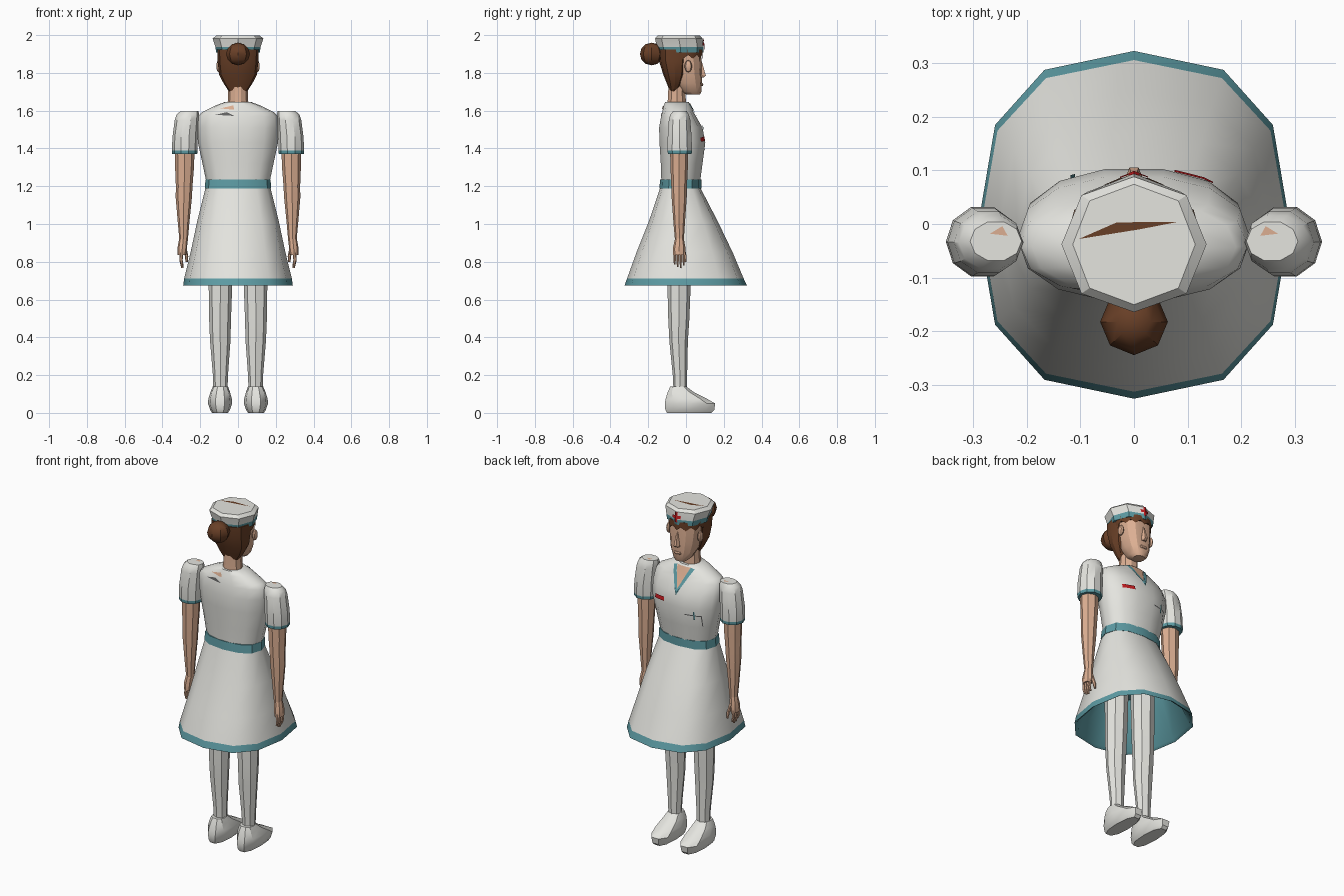
import bpy, bmesh, math
from mathutils import Vector
from mathutils.bvhtree import BVHTree

old = bpy.data.objects.get("Cube")
if old:
    bpy.data.objects.remove(old, do_unlink=True)


def material(name, rgb):
    m = bpy.data.materials.new(name)
    m.use_nodes = True
    m.diffuse_color = (*rgb, 1)
    bsdf = next(n for n in m.node_tree.nodes if n.type == 'BSDF_PRINCIPLED')
    bsdf.inputs["Base Color"].default_value = (*rgb, 1)
    bsdf.inputs["Roughness"].default_value = 0.8
    return m


WHITE = material("white cloth", (0.78, 0.78, 0.74))
TEAL = material("teal trim", (0.11, 0.33, 0.37))
SKIN = material("skin", (0.72, 0.43, 0.29))
HAIR = material("brown hair", (0.14, 0.05, 0.02))
RED = material("red", (0.55, 0.012, 0.015))
GREY = material("grey seam", (0.12, 0.12, 0.12))


def finish(name, bm, mats, angle=32):
    """Turn a bmesh into a shaded object."""
    me = bpy.data.meshes.new(name)
    bmesh.ops.recalc_face_normals(bm, faces=bm.faces[:])
    bm.to_mesh(me)
    bm.free()
    for m in mats:
        me.materials.append(m)
    ob = bpy.data.objects.new(name, me)
    bpy.context.scene.collection.objects.link(ob)
    bpy.ops.object.select_all(action='DESELECT')
    ob.select_set(True)
    bpy.context.view_layer.objects.active = ob
    bpy.ops.object.shade_smooth_by_angle(angle=math.radians(angle))
    return ob


def loft(name, rings, mats, bands=None, n=8, power=2.0, angle=32, zigzag=0):
    """Skin rings of (z, centre x, half width, back y, front y); bands gives a material per band."""
    bm = bmesh.new()
    loops = []
    for k, (z, cx, rx, y0, y1) in enumerate(rings):
        loop = []
        for i in range(n):
            a = 2 * math.pi * i / n
            c, s = math.cos(a), math.sin(a)
            px = math.copysign(abs(c) ** (2 / power), c) * rx
            py = math.copysign(abs(s) ** (2 / power), s) * (y1 - y0) / 2
            dz = zigzag if k == 0 and i % 2 else 0
            loop.append(bm.verts.new((cx + px, (y0 + y1) / 2 + py, z + dz)))
        loops.append(loop)
    for k in range(len(loops) - 1):
        for i in range(n):
            j = (i + 1) % n
            f = bm.faces.new((loops[k][i], loops[k][j], loops[k + 1][j], loops[k + 1][i]))
            f.material_index = bands[k] if bands else 0
    for loop, k in ((loops[0], 0), (loops[-1], -1)):
        f = bm.faces.new(loop)
        f.material_index = bands[k] if bands else 0
    return finish(name, bm, mats, angle)


def decal(name, polys, direction, target, mat, lift=0.004):
    """Drape flat polygons onto the target along a direction."""
    d = Vector(direction)
    tree = BVHTree.FromPolygons([v.co for v in target.data.vertices],
                                [p.vertices for p in target.data.polygons])
    bm = bmesh.new()
    for poly in polys:
        bm.faces.new([bm.verts.new(p) for p in poly])
    bmesh.ops.triangulate(bm, faces=bm.faces[:])
    bmesh.ops.subdivide_edges(bm, edges=bm.edges[:], cuts=3, use_grid_fill=True)
    for v in bm.verts:
        hit = tree.ray_cast(v.co - d * 3, d)[0] or tree.find_nearest(v.co)[0]
        v.co = hit - d * lift
    return finish(name, bm, [mat])


def front(pts):
    return [(x, 0, z) for x, z in pts]


def above(pts):
    return [(x, y, 0) for x, y in pts]


def ball(name, centre, size, mat, u=8, v=6):
    bm = bmesh.new()
    bmesh.ops.create_uvsphere(bm, u_segments=u, v_segments=v, radius=1)
    for p in bm.verts:
        p.co = Vector([c + s * q for c, s, q in zip(centre, size, p.co)])
    return finish(name, bm, [mat])


# Legs, shoes, arms, hands and sleeves on both sides
for side, s in (("left", 1), ("right", -1)):
    loft(side + "_leg", [(0.11, s * .093, .037, -.066, .004), (0.20, s * .093, .040, -.07, .006),
                         (0.38, s * .094, .054, -.088, .010), (0.50, s * .095, .058, -.094, .018),
                         (0.66, s * .093, .062, -.098, .024), (1.0, s * .09, .066, -.105, .03)], [WHITE])
    loft(side + "_shoe", [(0, s * .095, .042, -.105, .14), (0.015, s * .095, .052, -.115, .155),
                          (0.05, s * .095, .064, -.118, .160), (0.075, s * .095, .062, -.112, .115),
                          (0.11, s * .094, .052, -.100, .045), (0.14, s * .093, .040, -.085, .002)],
         [WHITE], n=10, power=2.4)
    loft(side + "_arm", [(0.91, s * .288, .022, -.058, -.012), (1.0, s * .288, .030, -.066, -.006),
                         (1.14, s * .287, .043, -.076, .004), (1.2, s * .285, .044, -.078, .005),
                         (1.3, s * .283, .050, -.082, .010), (1.42, s * .282, .053, -.085, .012)], [SKIN])
    loft(side + "_palm", [(0.835, s * .297, .022, -.068, -.004), (0.87, s * .295, .026, -.070, -.002),
                          (0.93, s * .289, .021, -.056, -.013)], [SKIN])
    for i in range(4):
        y = -.060 + .016 * i
        tip = (.785, .772, .768, .78)[i]
        loft(f"{side}_finger_{i + 1}", [(tip, s * .295, .006, y - .005, y + .005),
                                        (.81, s * .302, .009, y - .007, y + .007),
                                        (.85, s * .299, .010, y - .007, y + .007)], [SKIN], n=6)
    loft(side + "_thumb", [(.80, s * .272, .006, -.008, .004), (.83, s * .272, .009, -.016, .004),
                           (.885, s * .284, .010, -.028, -.006)], [SKIN], n=6)
    sleeve = loft(side + "_sleeve", [(1.37, s * .282, .066, -.099, .033), (1.388, s * .282, .068, -.101, .035),
                                     (1.46, s * .280, .067, -.100, .033), (1.55, s * .271, .064, -.094, .026),
                                     (1.578, s * .266, .060, -.086, .018), (1.597, s * .257, .048, -.07, .006)],
                  [WHITE, TEAL], [1, 0, 0, 0, 0], n=10)
    decal(side + "_shoulder_opening", [above([(s * .235, -.022), (s * .268, -.018), (s * .245, -.004)])],
          (0, 0, -1), sleeve, SKIN, .002)

# Skirt with hem and a teal lining that runs back up inside
loft("skirt", [(0.95, 0, .20, -.2, .16), (0.685, 0, .275, -.308, .305), (0.675, 0, .29, -.325, .322),
               (0.712, 0, .285, -.312, .305), (0.85, 0, .251, -.262, .247), (1.01, 0, .217, -.198, .170),
               (1.19, 0, .172, -.137, .077)],
     [WHITE, TEAL], [1, 1, 1, 0, 0, 0], n=12, power=2.5, angle=40)
loft("belt", [(1.187, 0, .176, -.141, .081), (1.235, 0, .172, -.137, .081)], [TEAL], n=12, power=2.4)

# Torso
torso = loft("torso", [(1.23, 0, .169, -.133, .078), (1.32, 0, .188, -.136, .090), (1.43, 0, .212, -.143, .105),
                       (1.51, 0, .217, -.145, .090), (1.57, 0, .212, -.134, .055), (1.592, 0, .190, -.128, .042),
                       (1.625, 0, .125, -.120, .028), (1.645, 0, .072, -.112, .016)],
             [WHITE], n=14, power=2.2, angle=40)

# V neckline, badge, pocket and pen on the chest; small opening at the nape
V = [(.068, 1.632), (.045, 1.637), (0, 1.525), (0, 1.492)]
decal("neckline_skin", [front([(.045, 1.637), (0, 1.525), (-.045, 1.637)])], (0, -1, 0), torso, SKIN)
decal("collar_trim", [front([(s * x, z) for x, z in V]) for s in (1, -1)], (0, -1, 0), torso, TEAL, .006)
decal("badge", [front([(.075, 1.44), (.147, 1.436), (.147, 1.458), (.075, 1.463)])], (0, -1, 0), torso, RED, .006)
decal("pocket_seam", [front([(-.15, 1.392), (-.06, 1.392), (-.06, 1.398), (-.15, 1.398)]),
                      front([(-.15, 1.33), (-.146, 1.33), (-.146, 1.392), (-.15, 1.392)])],
      (0, -1, 0), torso, GREY)
decal("pen", [front([(-.118, 1.37), (-.110, 1.37), (-.110, 1.42), (-.118, 1.42)])], (0, -1, 0), torso, TEAL, .007)
decal("nape_opening", [front([(-.095, 1.612), (-.02, 1.605), (-.025, 1.628)])], (0, 1, 0), torso, SKIN)
decal("nape_fold", [front([(-.12, 1.578), (-.02, 1.572), (-.06, 1.592)])], (0, 1, 0), torso, GREY, .002)

# Neck, head and face
loft("neck", [(1.60, 0, .058, -.104, .006), (1.68, 0, .052, -.097, .0), (1.76, 0, .052, -.095, .0)], [SKIN], n=10)
loft("head", [(1.685, 0, .034, .005, .074), (1.70, 0, .050, -.03, .081), (1.745, 0, .072, -.06, .084),
              (1.80, 0, .084, -.09, .084), (1.86, 0, .091, -.10, .082), (1.93, 0, .093, -.11, .078)],
     [SKIN], n=12, power=2.3)
loft("nose", [(1.775, 0, .017, .06, .094), (1.785, 0, .017, .06, .108), (1.82, 0, .011, .06, .098),
              (1.86, 0, .007, .06, .086)], [SKIN], n=6)
loft("mouth", [(1.73, 0, .022, .06, .088), (1.738, 0, .026, .06, .092), (1.746, 0, .022, .06, .088)], [SKIN], n=8)
for side, s in (("left", 1), ("right", -1)):
    ball(side + "_ear", (s * .102, .012, 1.835), (.013, .020, .032), SKIN)

# Hair with fringe and bun
loft("hair", [(1.70, 0, .045, -.085, -.045), (1.74, 0, .074, -.100, -.018), (1.79, 0, .100, -.120, .004),
              (1.86, 0, .108, -.142, .016), (1.925, 0, .110, -.148, .03)], [HAIR], n=12, power=2.4)
loft("fringe", [(1.875, 0, .102, -.12, .089), (1.925, 0, .108, -.13, .088)], [HAIR], n=24, zigzag=.02)
ball("hair_bun", (0, -.182, 1.9), (.063, .062, .060), HAIR, 8, 6)

# Cap with band, cross and crease
cap = loft("cap", [(1.908, 0, .115, -.150, .092), (1.938, 0, .120, -.155, .094), (1.982, 0, .135, -.164, .088),
                   (1.998, 0, .114, -.150, .074)], [WHITE, TEAL], [1, 0, 0], n=8, power=2.15)
decal("cap_cross", [front([(-.009, 1.925), (.009, 1.925), (.009, 1.982), (-.009, 1.982)]),
                    front([(-.026, 1.945), (.026, 1.945), (.026, 1.962), (-.026, 1.962)])],
      (0, -1, 0), cap, RED, .005)
decal("cap_crease", [above([(-.103, -.028), (.01, -.010), (.082, .004), (-.032, .003)])],
      (0, 0, -1), cap, HAIR, .002)
